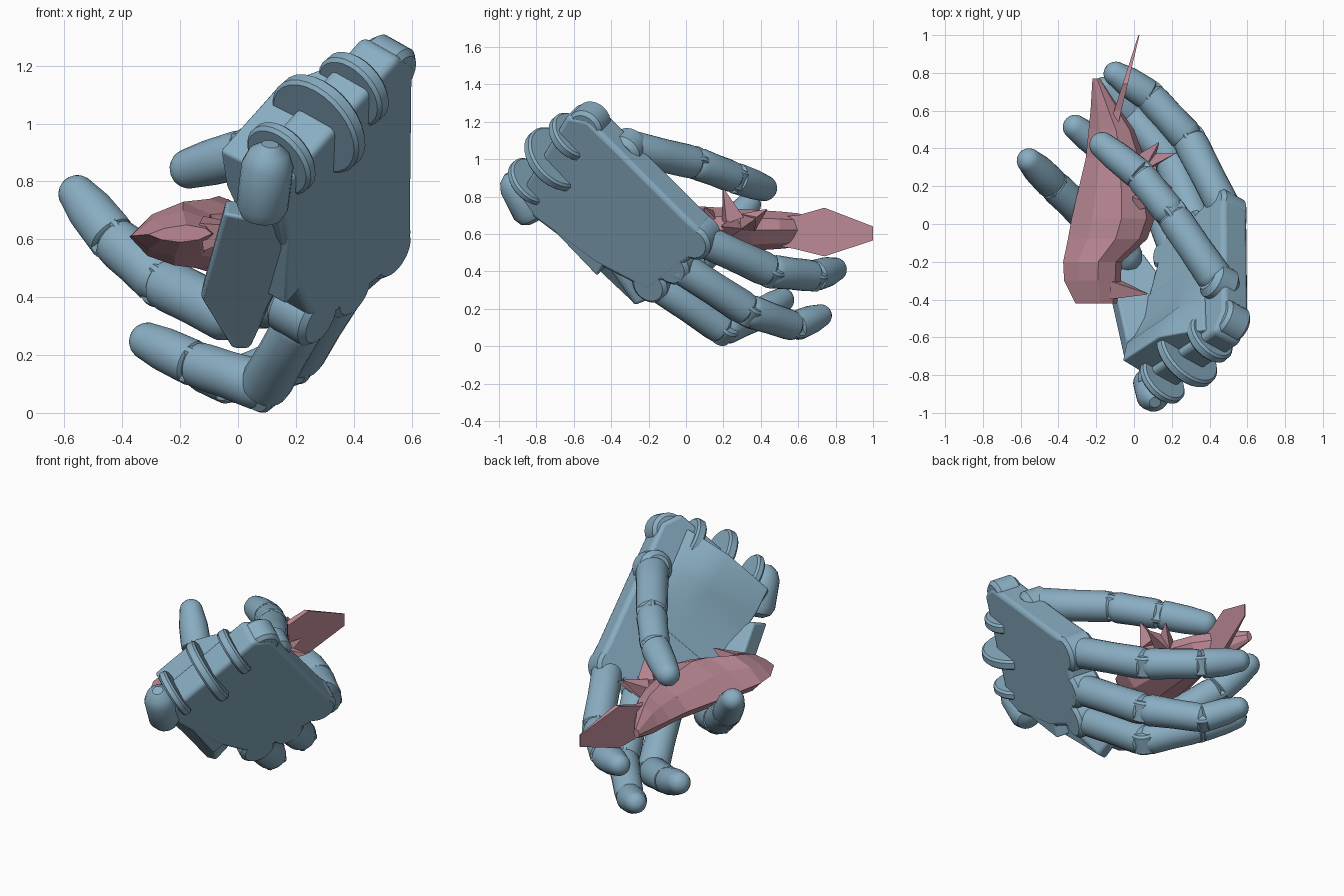
import bpy, bmesh, math
from mathutils import Vector as V

if "Cube" in bpy.data.objects:
    bpy.data.objects.remove(bpy.data.objects["Cube"])


def material(name, col):
    m = bpy.data.materials.new(name)
    m.diffuse_color = col
    m.use_nodes = True
    m.node_tree.nodes["Principled BSDF"].inputs["Base Color"].default_value = m.diffuse_color
    return m


BLUE = material("blue_shell", (0.25, 0.42, 0.54, 1))
PINK = material("pink_body", (0.5, 0.25, 0.3, 1))

# hand frame: U along the fingers, W out of the palm, ACROSS from index to little side
U = V((-.03, .69, -.72)).normalized()
W = V((-.78, .43, .44)).normalized()
ACROSS = U.cross(W).normalized()
BACK = V((.55, 0, .54)) + W * .02


def on_back(p):
    """Project a point on the plane of the back of the hand."""
    p = V(p)
    return p - W * (p - BACK).dot(W)


def finish(bm, name, mat, smooth=True, bevel=0):
    bmesh.ops.recalc_face_normals(bm, faces=bm.faces)
    me = bpy.data.meshes.new(name)
    bm.to_mesh(me)
    bm.free()
    ob = bpy.data.objects.new(name, me)
    bpy.context.collection.objects.link(ob)
    me.materials.append(mat)
    if smooth:
        bpy.ops.object.select_all(action='DESELECT')
        ob.select_set(True)
        bpy.context.view_layer.objects.active = ob
        bpy.ops.object.shade_smooth_by_angle(angle=math.radians(35))
    if bevel:
        b = ob.modifiers.new("bevel", 'BEVEL')
        b.width, b.segments, b.limit_method = bevel, 3, 'ANGLE'
    return ob


def loft(bm, rings):
    loops = [[bm.verts.new(p) for p in r] for r in rings]
    n = len(loops[0])
    for a, b in zip(loops, loops[1:]):
        for i in range(n):
            bm.faces.new((a[i], a[(i + 1) % n], b[(i + 1) % n], b[i]))
    bm.faces.new(loops[0])
    bm.faces.new(loops[-1])


def prism(bm, pts, off):
    pts = [V(p) for p in pts]
    loft(bm, [pts, [p + V(off) for p in pts]])


def turned(bm, a, axis, profile, n=20):
    """Lathe a list of (distance along axis, radius) around a line."""
    axis = axis.normalized()
    s = axis.cross(W if abs(axis.dot(W)) < .9 else U).normalized()
    t = axis.cross(s)
    loft(bm, [[a + axis * d + (s * math.cos(k * math.tau / n) + t * math.sin(k * math.tau / n)) * r
               for k in range(n)] for d, r in profile])


def disc(bm, c, axis, r, depth, rim=.012):
    h = depth / 2
    turned(bm, V(c), axis, [(-h, r - rim), (rim - h, r), (h - rim, r), (h, r - rim)], 28)


def finger(name, pts, radii):
    """Chain of tapered links with hinge barrels; the last link has a round tip."""
    bm = bmesh.new()
    pts = [V(p) for p in pts]
    for i in range(3):
        a, b, r0, r1 = pts[i], pts[i + 1], radii[i], radii[i + 1]
        d = b - a
        L = d.length
        if i < 2:
            prof = [(-.03, r0 * .6), (.0, r0 * .88), (.035, r0), (L * .5, (r0 + r1) * .49),
                    (L - .05, r1 * 1.02), (L - .01, r1 * .97), (L + .01, r1 * .75)]
            disc(bm, b, d.cross(pts[i + 2] - b), r1 * .85, r1 * 1.4)
        else:
            prof = [(.0, r0 * .75), (.012, r0 * .98), (.03, r0), (L * .5, r0 * .95)]
            c = L - r1
            prof += [(c + r1 * math.sin(k * math.pi / 12), r1 * math.cos(k * math.pi / 12))
                     for k in range(6)]
        turned(bm, a, d, prof)
    finish(bm, name, BLUE)


# fingers and thumb
finger("index_finger", [(.48, .08, .57), (.29, .45, .4), (.08, .68, .375), (-.15, .83, .42)],
       (.09, .09, .084, .065))
finger("middle_finger", [(.35, -.04, .43), (.2, .33, .19), (-.02, .58, .105), (-.2, .76, .18)],
       (.09, .09, .08, .062))
finger("ring_finger", [(.22, -.14, .32), (.09, .2, .09), (-.15, .39, .17), (-.36, .55, .27)],
       (.088, .088, .08, .066))
finger("little_finger", [(-.02, -.2, .33), (-.26, .05, .45), (-.43, .21, .6), (-.59, .37, .8)],
       (.095, .09, .085, .066))
finger("thumb", [(.44, -.3, 1.06), (.2, .05, .98), (.03, .26, .9), (-.22, .46, .83)],
       (.095, .088, .084, .07))

# back plate of the palm with scalloped knuckle lobes
wrist_a, wrist_b = on_back((.54, -.63, 1.24)), on_back((.16, -.93, .75))
bm = bmesh.new()
prism(bm, [on_back(p) for p in [(.62, -.53, 1.2), (.57, .02, .7), (.56, .1, .64), (.5, .05, .49),
      (.4, -.07, .39), (.27, -.2, .29), (.2, -.5, .44)]] + [wrist_b, wrist_a], W * .17)
finish(bm, "palm_plate", BLUE, bevel=.025)
bm = bmesh.new()
for k in [(.54, .03, .55), (.43, -.1, .4), (.3, -.21, .31)]:
    disc(bm, on_back(k) + W * .085, W, .105, .169, .02)
disc(bm, on_back((.55, -.54, 1.17)) + W * .08, W, .1, .15, .02)
finish(bm, "knuckle_lobes", BLUE)

# palm heel rising toward the middle of the wrist
bm = bmesh.new()
heel = [(.03, 0), (.6, 0), (.6, .17), (.42, .19), (.28, .23), (.2, .28), (.05, .32)]
loft(bm, [[wrist_a.lerp(wrist_b, f) + U * u + W * min(w, top) for u, w in heel]
          for f, top in [(.1, .18), (.3, .26), (.45, .31), (.9, .31)]])
finish(bm, "palm_heel", BLUE, bevel=.01)

# thumb mount
bm = bmesh.new()
disc(bm, V((.46, -.32, 1.05)) + W * .01, W, .1, .16, .03)
finish(bm, "thumb_mount", BLUE)

# wrist hinge discs
bm = bmesh.new()
for c, r, depth in [((.4, -.61, 1.12), .14, .06), ((.28, -.7, 1.0), .19, .06),
                    ((.15, -.83, .88), .14, .05)]:
    disc(bm, c, ACROSS, r, depth)
finish(bm, "wrist_hinge", BLUE)

# rounded end knob of the wrist
bm = bmesh.new()
turned(bm, V((.08, -.82, .68)), V((.03, -.12, .24)),
       [(-.02, .03), (0, .07), (.04, .09), (.2, .09), (.25, .07), (.28, .03)])
finish(bm, "wrist_knob", BLUE)

# little finger metacarpal slab
bm = bmesh.new()
prism(bm, [(-.05, -.73, .69), (-.13, -.37, .4), (-.02, -.28, .22), (.04, -.27, .22),
           (.15, -.42, .46), (.19, -.72, .64)], (.01, .12, .05))
finish(bm, "little_metacarpal", BLUE, bevel=.015)

# low-poly fish body: y, centre x, half width, half height
bm = bmesh.new()
body = [(-.42, -.2, .11, .03), (-.3, -.22, .15, .08), (-.2, -.22, .155, .11), (-.08, -.14, .21, .12),
        (.03, -.11, .22, .13), (.35, -.1, .155, .11), (.5, -.12, .12, .1), (.6, -.15, .08, .09),
        (.77, -.2, .02, .03)]
sec = [(-1, -.1), (-.5, .6), (.2, 1), (.8, .6), (1, 0), (.6, -.7), (0, -1), (-.6, -.7)]
loft(bm, [[V((cx + hx * a, y, .62 + hz * b)) for a, b in sec] for y, cx, hx, hz in body])
finish(bm, "fish_body", PINK, smooth=False)

# upright tail fin
bm = bmesh.new()
tail = [(.35, .56), (.35, .68), (.6, .7), (.74, .74), (1, .64), (1, .565), (.74, .48), (.58, .52)]
loft(bm, [[V((-.1 + (y - .55) * .28 + s * .04 * (1.08 - y), y, z)) for y, z in tail]
          for s in (-1, 1)])
finish(bm, "fish_tail", PINK, smooth=False)

# pointed side and back fins
bm = bmesh.new()
for base, tip, r in [((-.12, -.34, .62), (.07, -.37, .64), .07), ((.08, .25, .68), (.12, .2, .84), .07),
                     ((.05, .33, .66), (.13, .43, .73), .06), ((.06, .33, .66), (.21, .37, .68), .06),
                     ((.06, .25, .64), (.2, .19, .64), .06), ((.02, .12, .68), (.1, .1, .74), .06)]:
    d = V(tip) - V(base)
    turned(bm, V(base), d, [(0, r), (d.length, .004)], 4)
finish(bm, "fish_fins", PINK, smooth=False)
